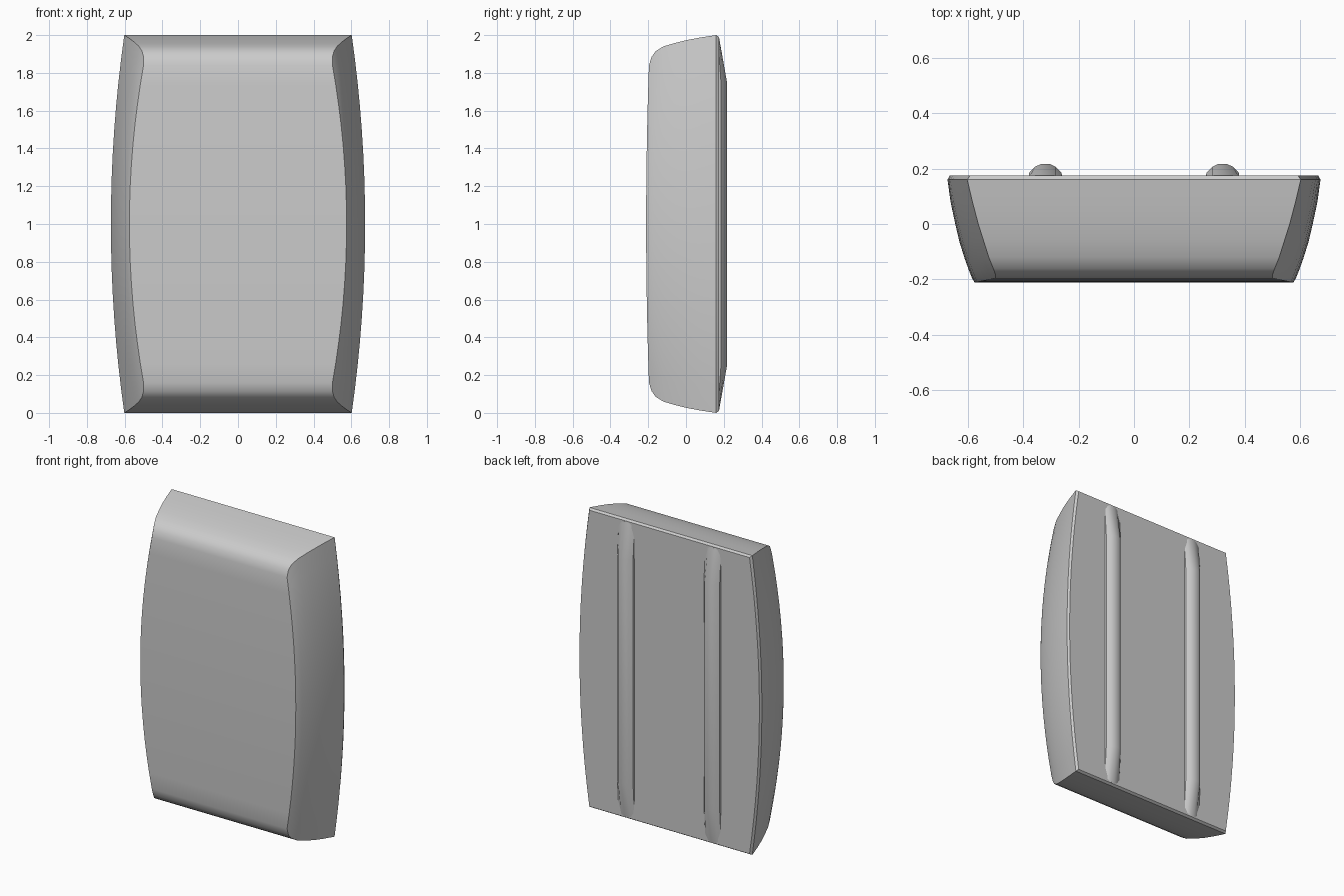
import bpy, bmesh, math

if "Cube" in bpy.data.objects:
    bpy.data.objects.remove(bpy.data.objects["Cube"])

N = 16  # vertical steps along each curved side


def finish(name, bm, angle):
    bmesh.ops.recalc_face_normals(bm, faces=bm.faces)
    me = bpy.data.meshes.new(name)
    bm.to_mesh(me)
    bm.free()
    ob = bpy.data.objects.new(name, me)
    bpy.context.collection.objects.link(ob)
    bpy.ops.object.select_all(action='DESELECT')
    ob.select_set(True)
    bpy.context.view_layer.objects.active = ob
    bpy.ops.object.shade_smooth_by_angle(angle=math.radians(angle))
    return ob


# Bowed panel body: depth, half height, half width at middle, half width at corner, forward bow
sections = [
    (0.175, 0.990, 0.665, 0.592, 0.0),
    (0.160, 1.000, 0.673, 0.602, 0.0),
    (0.080, 0.988, 0.662, 0.583, 0.0),
    (0.000, 0.973, 0.645, 0.562, 0.0),
    (-0.060, 0.958, 0.630, 0.543, 0.004),
    (-0.120, 0.940, 0.610, 0.524, 0.008),
    (-0.160, 0.915, 0.594, 0.508, 0.012),
    (-0.182, 0.885, 0.584, 0.500, 0.014),
    (-0.196, 0.840, 0.575, 0.500, 0.015),
]
bm = bmesh.new()
rings = []
for y, h, mid, corner, bow in sections:
    ring = []
    for s in (1, -1):
        for i in range(N + 1):
            t = s * (2 * i / N - 1)
            b = 1 - t * t
            x = s * (corner + (mid - corner) * b)
            ring.append(bm.verts.new((x, y - bow * b, 1 + h * t)))
    rings.append(ring)
L = 2 * (N + 1)
for a, b in zip(rings, rings[1:]):
    for i in range(L):
        j = (i + 1) % L
        bm.faces.new((a[i], a[j], b[j], b[i]))
# Back and front panels
for ring in (rings[0], rings[-1]):
    for i in range(N):
        bm.faces.new((ring[i], ring[i + 1], ring[L - 2 - i], ring[L - 1 - i]))
finish("panel_body", bm, 28)

# Rounded back rails, tapered into the panel at both ends
profile = [(0.258, 0.165), (0.262, 0.185), (0.282, 0.206), (0.305, 0.217),
           (0.335, 0.217), (0.358, 0.206), (0.378, 0.185), (0.382, 0.165)]
bm = bmesh.new()
rows = []
for z, k in ((0.015, 0.2), (0.25, 1), (1.75, 1), (1.985, 0.2)):
    rows.append([bm.verts.new((x, 0.165 + (y - 0.165) * k, z)) for x, y in profile])
n = len(profile)
for a, b in zip(rows, rows[1:]):
    for i in range(n):
        j = (i + 1) % n
        bm.faces.new((a[i], a[j], b[j], b[i]))
bm.faces.new(rows[0])
bm.faces.new(rows[-1])
rail = finish("back_rails", bm, 30)
rail.modifiers.new("mirror", 'MIRROR')
